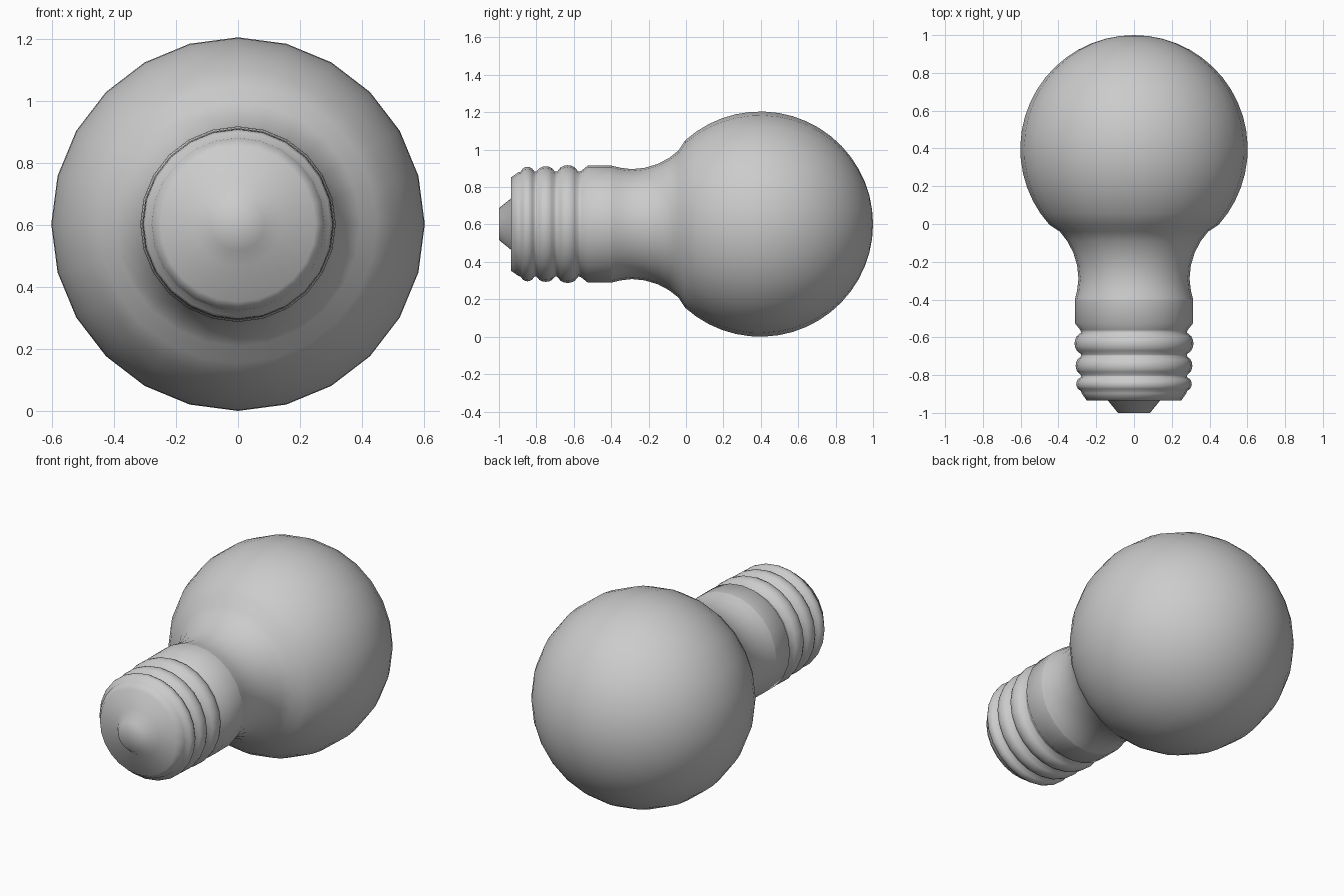
import bpy
import bmesh
import math

SIDES = 24
RADIUS = 0.602
AXIS_Z = RADIUS

cube = bpy.data.objects.get("Cube")
if cube:
    bpy.data.objects.remove(cube, do_unlink=True)

grey = bpy.data.materials.new("plain grey")
grey.use_nodes = True
colour = (0.6, 0.6, 0.6, 1.0)
grey.diffuse_color = colour
grey.node_tree.nodes["Principled BSDF"].inputs["Base Color"].default_value = colour


def lathe(name, profile):
    """Turn (y, radius) points, listed front to back, around the lying axis."""
    bm = bmesh.new()
    rings = []
    for y, r in profile:
        if r == 0:
            rings.append([bm.verts.new((0, y, AXIS_Z))] * SIDES)
            continue
        angles = [math.tau * i / SIDES for i in range(SIDES)]
        rings.append([bm.verts.new((r * math.sin(a), y, AXIS_Z + r * math.cos(a)))
                      for a in angles])
    for a, b in zip(rings, rings[1:]):
        for i in range(SIDES):
            j = (i + 1) % SIDES
            corners = dict.fromkeys((a[i], a[j], b[j], b[i]))
            bm.faces.new(list(corners))
    bmesh.ops.recalc_face_normals(bm, faces=bm.faces)
    for face in bm.faces:
        face.smooth = True
    mesh = bpy.data.meshes.new(name)
    bm.to_mesh(mesh)
    bm.free()
    mesh.materials.append(grey)
    obj = bpy.data.objects.new(name, mesh)
    bpy.context.collection.objects.link(obj)
    return obj


# Glass: flared neck running into a round globe
neck = [(-0.40, 0.313), (-0.35, 0.301), (-0.29, 0.294), (-0.22, 0.301),
        (-0.15, 0.322), (-0.09, 0.354), (-0.04, 0.393)]
globe = []
STEPS = 18
start = math.radians(132)
for i in range(STEPS + 1):
    a = start * (1 - i / STEPS)
    r = RADIUS * math.sin(a) if i < STEPS else 0
    globe.append((0.398 + RADIUS * math.cos(a), r))
lathe("glass_bulb", neck + globe)

# Screw base: contact tip, end plate, rounded thread ridges and collar
base = [(-1.0, 0), (-1.0, 0.085), (-0.935, 0.138), (-0.935, 0.25), (-0.895, 0.278)]
ridges = [(-0.885, -0.81, 0.306), (-0.80, -0.70, 0.309), (-0.69, -0.575, 0.315)]
for front, back, top in ridges:
    for i in range(7):
        t = i / 6
        bulge = math.sin(math.pi * t) ** 0.6 if 0 < i < 6 else 0
        base.append((front + (back - front) * t, 0.28 + (top - 0.28) * bulge))
base += [(-0.56, 0.285), (-0.525, 0.313), (-0.40, 0.313)]
lathe("screw_base", base)
